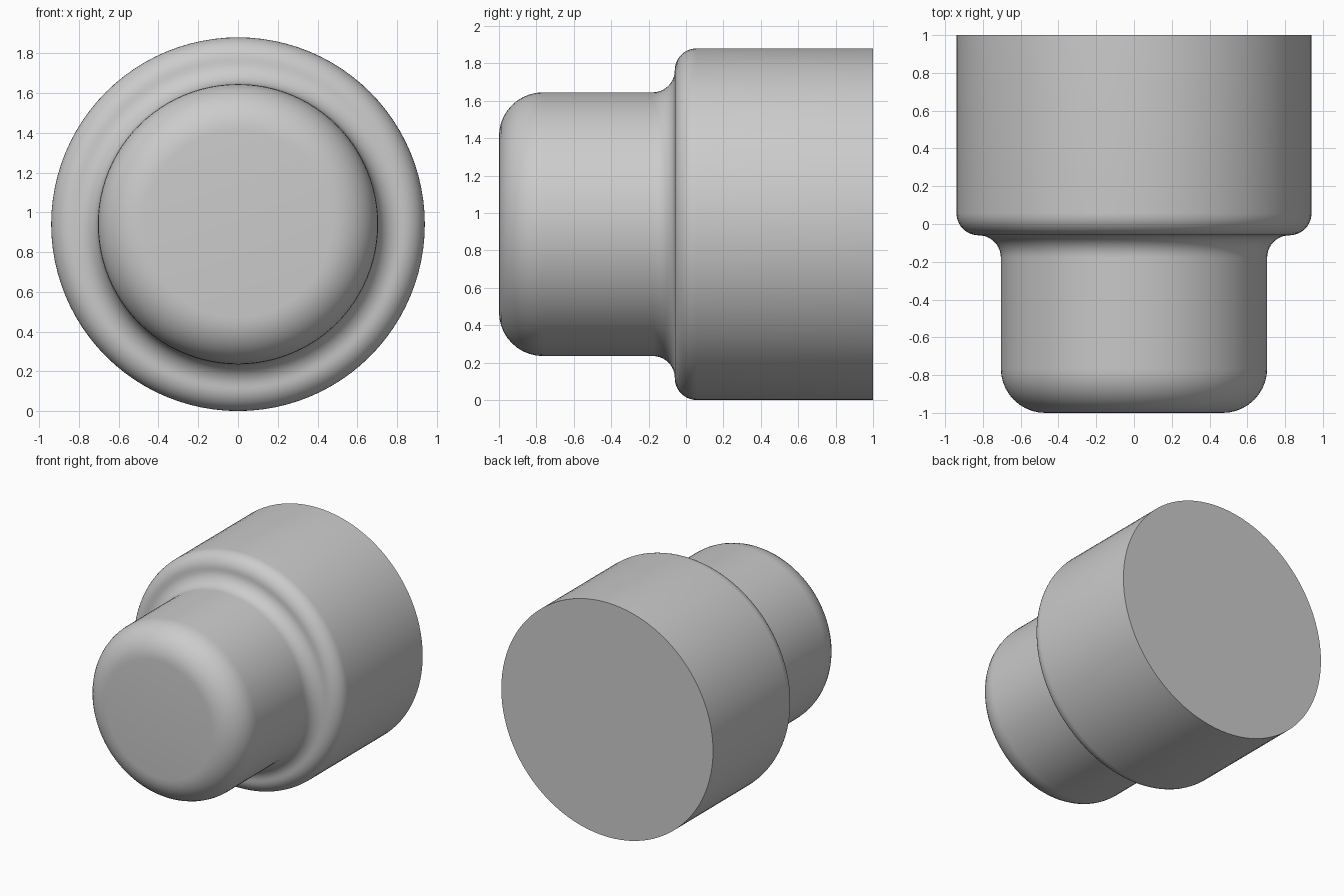
import bpy, bmesh, math
from mathutils import Vector, Matrix

if "Cube" in bpy.data.objects:
    bpy.data.objects.remove(bpy.data.objects["Cube"], do_unlink=True)

R_BIG, R_SMALL = 0.94, 0.705
Y_STEP = -0.06
FILLET, NOSE = 0.1175, 0.235
SEGMENTS, ARC_STEPS = 96, 10

grey = bpy.data.materials.new("plain_grey")
grey.use_nodes = True
colour = (0.6, 0.6, 0.6, 1.0)
grey.diffuse_color = colour
grey.node_tree.nodes["Principled BSDF"].inputs["Base Color"].default_value = colour


def arc(r, y, radius, start, end):
    """Quarter arc in the (radius, y) plane, angles in degrees."""
    for i in range(ARC_STEPS + 1):
        a = math.radians(start + (end - start) * i / ARC_STEPS)
        yield (r + radius * math.cos(a), y + radius * math.sin(a))


# Profile from the front face to the back rim
profile = [
    *arc(R_SMALL - NOSE, -1 + NOSE, NOSE, -90, 0),               # rounded nose
    *arc(R_SMALL + FILLET, Y_STEP - FILLET, FILLET, 180, 90),    # concave step
    *arc(R_BIG - FILLET, Y_STEP + FILLET, FILLET, -90, 0),       # rounded shoulder
    (R_BIG, 1.0),
]

# Lathe the profile around the y axis
bm = bmesh.new()
verts = [bm.verts.new((r, y, 0)) for r, y in profile]
edges = [bm.edges.new(pair) for pair in zip(verts, verts[1:])]
bmesh.ops.spin(bm, geom=verts + edges, cent=(0, 0, 0), axis=(0, 1, 0),
               angle=math.tau, steps=SEGMENTS)
bmesh.ops.remove_doubles(bm, verts=bm.verts[:], dist=1e-4)

# Flat caps at both ends
rims = [e for e in bm.edges if e.is_boundary]
bmesh.ops.holes_fill(bm, edges=rims, sides=0)
bmesh.ops.recalc_face_normals(bm, faces=bm.faces[:])
bmesh.ops.translate(bm, verts=bm.verts[:], vec=(0, 0, R_BIG))

mesh = bpy.data.meshes.new("stepped_plug")
bm.to_mesh(mesh)
bm.free()
mesh.materials.append(grey)
plug = bpy.data.objects.new("stepped_plug", mesh)
bpy.context.collection.objects.link(plug)

# Smooth curves, sharp back rim
bpy.ops.object.select_all(action="DESELECT")
plug.select_set(True)
bpy.context.view_layer.objects.active = plug
bpy.ops.object.shade_smooth_by_angle(angle=math.radians(35))
